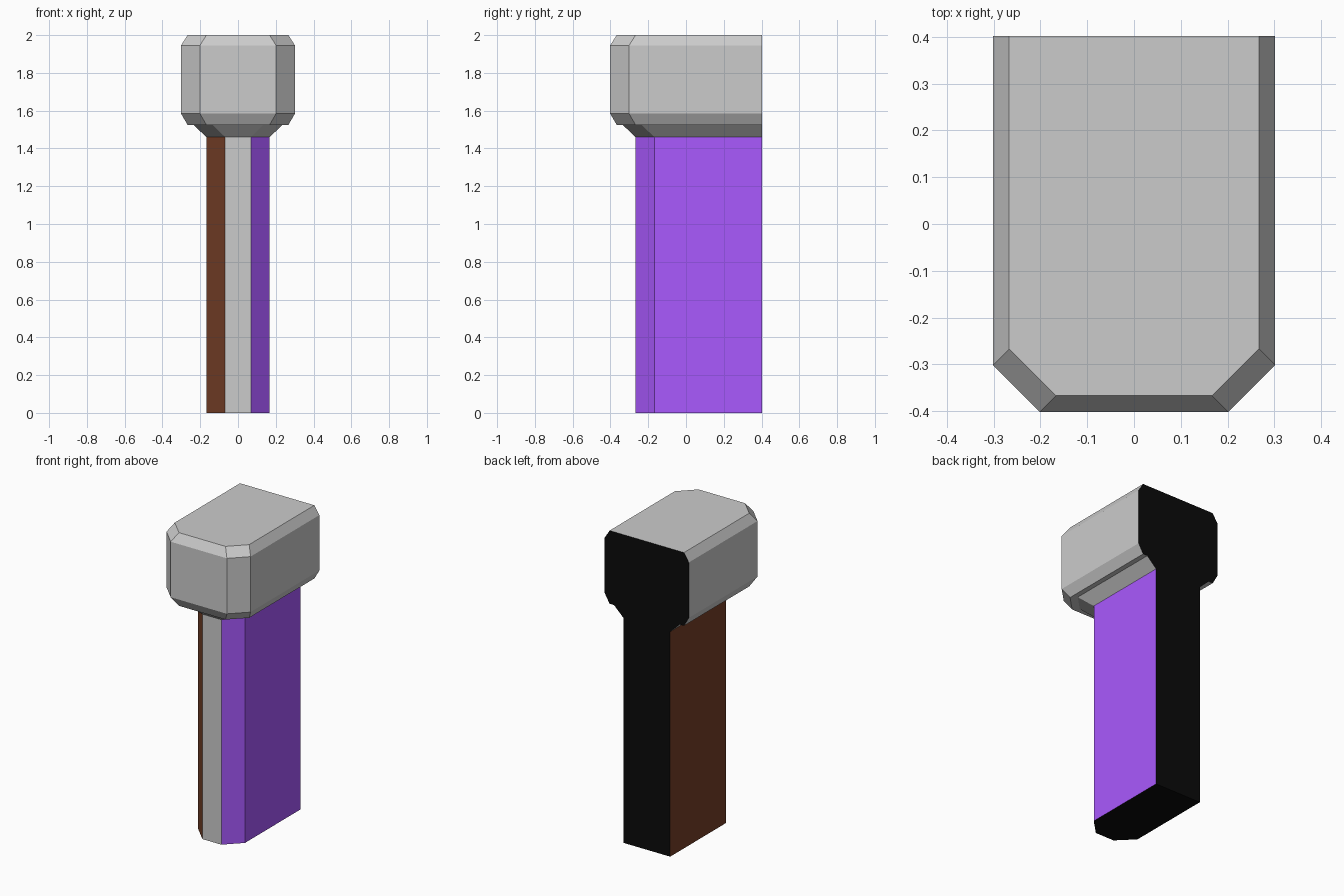
import bpy, bmesh

if "Cube" in bpy.data.objects:
    bpy.data.objects.remove(bpy.data.objects["Cube"])


def make_material(name, rgb):
    m = bpy.data.materials.new(name)
    m.diffuse_color = (*rgb, 1)
    m.use_nodes = True
    m.node_tree.nodes["Principled BSDF"].inputs["Base Color"].default_value = m.diffuse_color
    return m


grey = make_material("grey", (0.8, 0.8, 0.8))
black = make_material("black", (0.003, 0.003, 0.003))
purple = make_material("purple", (0.40, 0.10, 1.0))
brown = make_material("brown", (0.18, 0.05, 0.02))

BACK, CUT = 0.402, 0.1


def outline(w):
    """Plan section: square back, two chamfered front corners."""
    f = -(w + CUT)
    return [(w, BACK), (-w, BACK), (-w, f + CUT), (-w + CUT, f),
            (w - CUT, f), (w, f + CUT)]


# Half width and height of each section, from the foot to the top
sections = [(0.168, 0), (0.168, 1.46), (0.235, 1.525),
            (0.267, 1.525), (0.302, 1.585), (0.302, 1.945), (0.267, 2.0)]

bm = bmesh.new()
rings = [[bm.verts.new((x, y, z)) for x, y in outline(w)] for w, z in sections]

# Side walls: brown left, grey front, purple right on the shaft; grey head
shaft_colours = [None, 2, 2, 0, 3, 3]
shaft_colours = {1: 3, 2: 3, 3: 0, 4: 2, 5: 2}
for level, (lo, hi) in enumerate(zip(rings, rings[1:])):
    for i in range(1, 6):
        j = (i + 1) % 6
        face = bm.faces.new((lo[i], lo[j], hi[j], hi[i]))
        face.material_index = shaft_colours[i] if level == 0 else 0

# Top cap, black foot and one flat black back
bm.faces.new(rings[-1])
bm.faces.new(rings[0][::-1]).material_index = 1
back = [r[0] for r in rings] + [r[1] for r in reversed(rings)]
bm.faces.new(back).material_index = 1
bmesh.ops.recalc_face_normals(bm, faces=bm.faces)

mesh = bpy.data.meshes.new("capped_post")
bm.to_mesh(mesh)
bm.free()
for m in (grey, black, purple, brown):
    mesh.materials.append(m)
post = bpy.data.objects.new("capped_post", mesh)
bpy.context.collection.objects.link(post)
